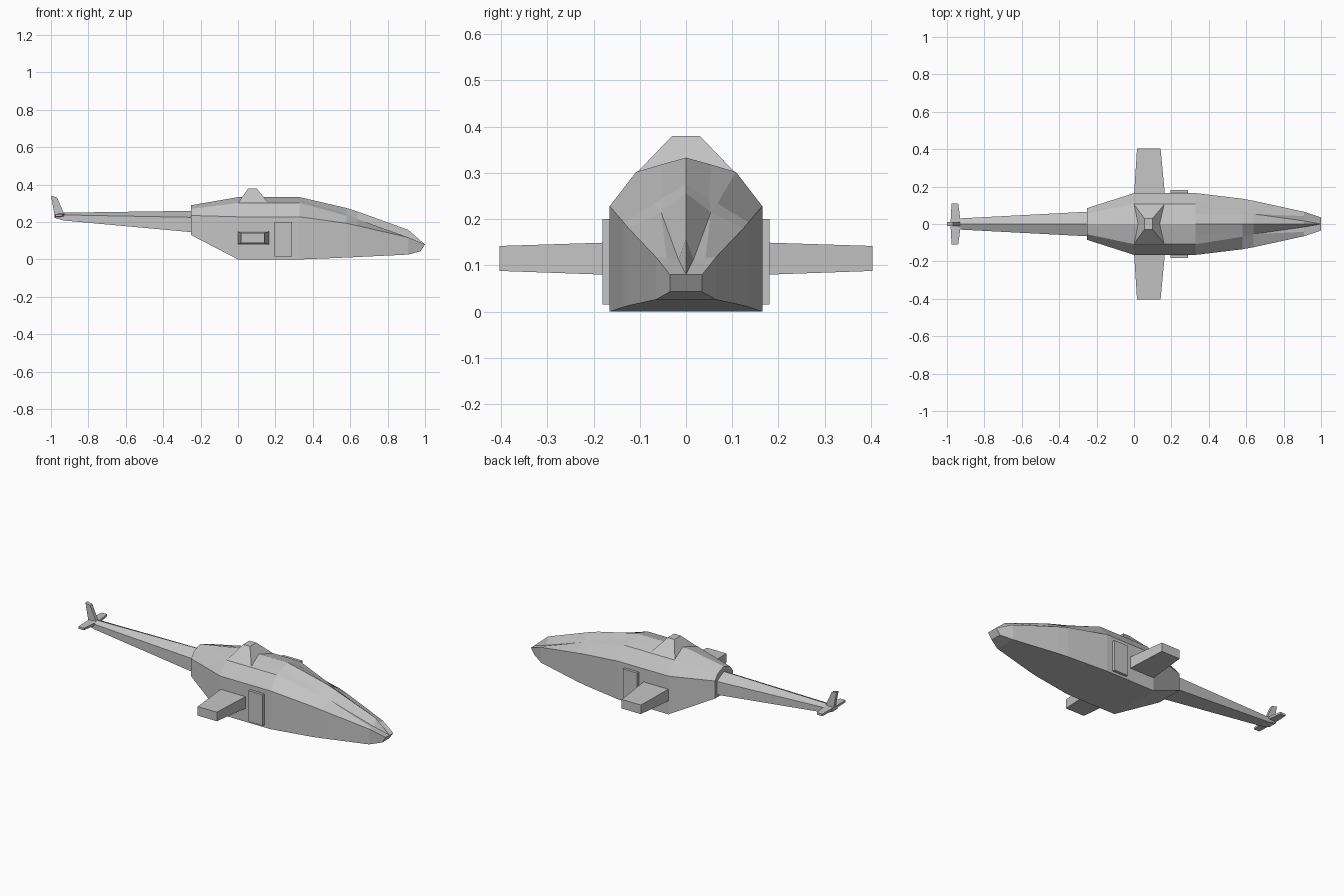
import bpy, bmesh

old = bpy.data.objects.get("Cube")
if old:
    bpy.data.objects.remove(old, do_unlink=True)

GREY = (0.55, 0.55, 0.55, 1)
mat = bpy.data.materials.new("plain grey")
mat.use_nodes = True
mat.diffuse_color = GREY
shader = next(n for n in mat.node_tree.nodes if n.type == 'BSDF_PRINCIPLED')
shader.inputs["Base Color"].default_value = GREY


def loft(name, rings):
    """Skin a list of equally long point rings and cap both ends."""
    bm = bmesh.new()
    rows = [[bm.verts.new(p) for p in ring] for ring in rings]
    n = len(rows[0])
    for a, b in zip(rows, rows[1:]):
        for i in range(n):
            j = (i + 1) % n
            bm.faces.new((a[i], a[j], b[j], b[i]))
    bm.faces.new(rows[0][::-1])
    bm.faces.new(rows[-1])
    bmesh.ops.remove_doubles(bm, verts=bm.verts, dist=0.0005)
    bmesh.ops.recalc_face_normals(bm, faces=bm.faces)
    mesh = bpy.data.meshes.new(name)
    bm.to_mesh(mesh)
    bm.free()
    mesh.materials.append(mat)
    obj = bpy.data.objects.new(name, mesh)
    bpy.context.collection.objects.link(obj)
    return obj


def section(x, half):
    """Mirror a half profile, listed from floor to ridge, across y = 0."""
    full = half + [(-y, z) for y, z in half[-2::-1]]
    return [(x, y, z) for y, z in full]


def rect_y(y, x0, x1, z0, z1):
    return [(x0, y, z0), (x1, y, z0), (x1, y, z1), (x0, y, z1)]


def rect_z(z, x0, x1, w):
    return [(x0, -w, z), (x1, -w, z), (x1, w, z), (x0, w, z)]


# Fuselage: floor corner, side edge, shoulder, nose groove, ridge
mid = [(.165, 0), (.165, .228), (.108, .302), (.054, .318), (0, .333)]
fuselage = loft("fuselage", [
    section(-.25, [(.085, .13), (.085, .235), (.055, .27), (.028, .28), (0, .29)]),
    section(0, mid),
    section(.33, mid),
    section(.58, [(.135, .01), (.135, .193), (.068, .234), (.05, .245), (0, .275)]),
    section(.64, [(.124, .013), (.124, .18), (.054, .215), (.054, .215), (0, .256)]),
    section(.91, [(.065, .026), (.065, .118), (.042, .116), (.016, .112), (0, .158)]),
    section(1, [(.035, .043), (.035, .08), (.035, .08), (0, .08), (0, .08)]),
])
# Rake the nose tip back at the chin
for v in fuselage.data.vertices:
    if v.co.x > .99 and v.co.z < .06:
        v.co.x = .975

# Rotor pylon
loft("rotor_pylon", [rect_z(.29, -.005, .168, .11), rect_z(.302, 0, .162, .105),
                     rect_z(.38, .055, .1, .03)])

# Tail boom with a ridged top
loft("tail_boom", [
    section(-.24, [(.066, .145), (.066, .225), (0, .26)]),
    section(-.93, [(.03, .208), (.03, .238), (0, .25)]),
    section(-.98, [(.026, .222), (.026, .238), (0, .246)]),
])

# Swept tail fin
fin = [(-.98, .235), (-.925, .235), (-.968, .332), (-1, .34)]
loft("tail_fin", [[(x, y, z) for x, z in fin] for y in (-.01, .01)])

# Tailplane, stub wings and doors on both sides
for side, s in (("left", 1), ("right", -1)):
    loft("tailplane_" + side, [rect_y(0, -.98, -.925, .228, .243),
                               rect_y(.11 * s, -.976, -.94, .229, .241)])
    loft("stub_wing_" + side, [rect_y(.15 * s, 0, .166, .079, .15),
                               rect_y(.403 * s, .016, .142, .088, .142)])
    loft("door_" + side, [rect_y(y * s, .196, .29, .015, .2) for y in (.155, .181)])
